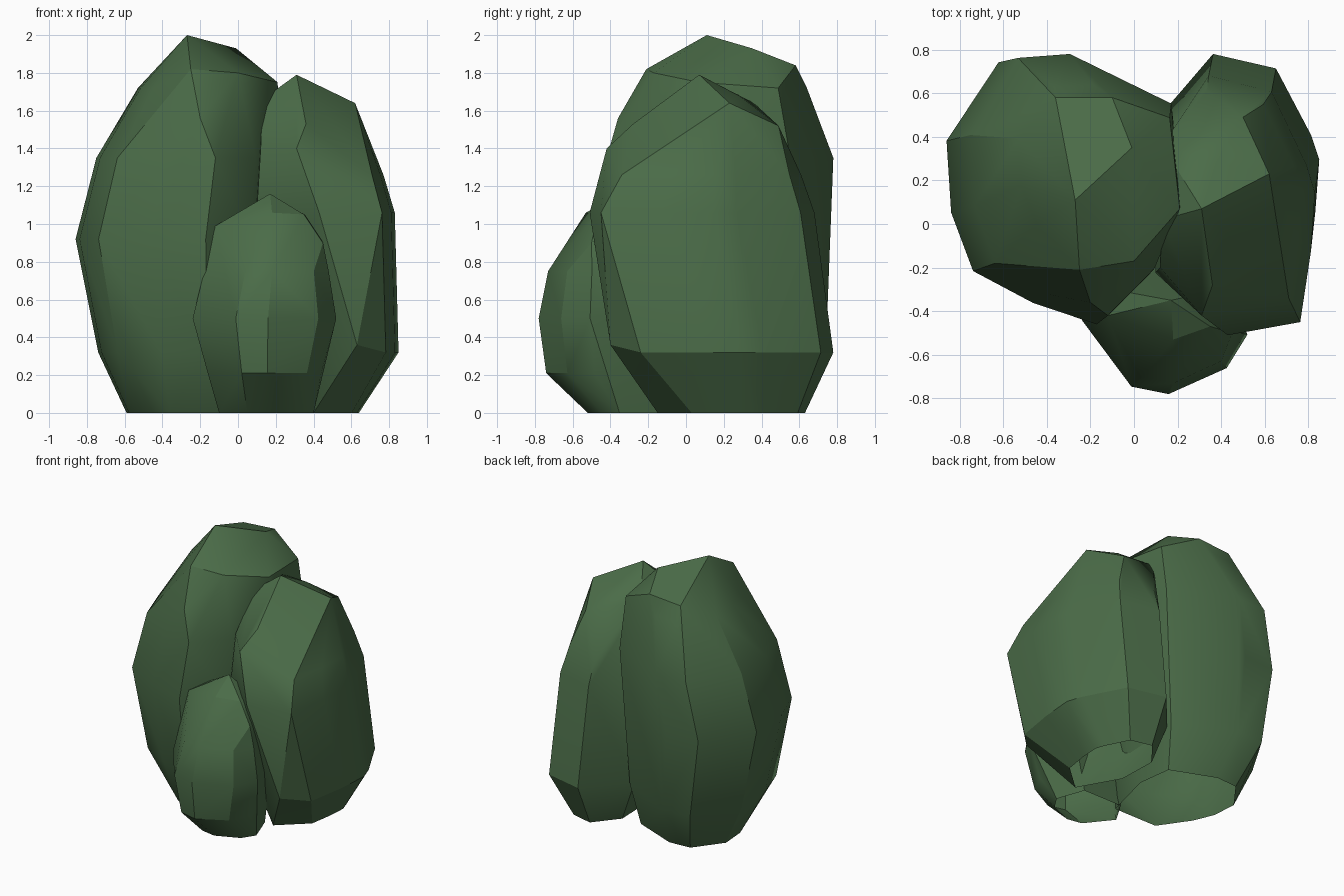
import bpy, bmesh, math

if "Cube" in bpy.data.objects:
    bpy.data.objects.remove(bpy.data.objects["Cube"])

green = bpy.data.materials.new("leaf_green")
green.diffuse_color = (0.07, 0.15, 0.065, 1)
green.use_nodes = True
green.node_tree.nodes["Principled BSDF"].inputs["Base Color"].default_value = green.diffuse_color


def lobe(name, plan, rings, tips):
    """Faceted lobe: a plan outline fitted to each ring's bounds, skinned and left open below."""
    bm = bmesh.new()
    for z, x0, x1, y0, y1 in rings:
        for px, py in plan:
            bm.verts.new(((x0 + x1) / 2 + px * (x1 - x0) / 2,
                          (y0 + y1) / 2 + py * (y1 - y0) / 2, z))
    for t in tips:
        bm.verts.new(t)
    bmesh.ops.convex_hull(bm, input=bm.verts[:])
    loose = [v for v in bm.verts if not v.link_faces]
    bmesh.ops.delete(bm, geom=loose, context='VERTS')
    base = [f for f in bm.faces if all(v.co.z < 0.001 for v in f.verts)]
    bmesh.ops.delete(bm, geom=base, context='FACES')
    bmesh.ops.recalc_face_normals(bm, faces=bm.faces[:])
    me = bpy.data.meshes.new(name)
    bm.to_mesh(me)
    bm.free()
    me.materials.append(green)
    ob = bpy.data.objects.new(name, me)
    bpy.context.collection.objects.link(ob)
    bpy.ops.object.select_all(action='DESELECT')
    ob.select_set(True)
    bpy.context.view_layer.objects.active = ob
    bpy.ops.object.shade_smooth_by_angle(angle=math.radians(28))


# tall lobe on the left
lobe("left_lobe",
     [(-1, .38), (-.96, -.16), (-.77, -.6), (-.25, -.84), (.3, -1),
      (.74, -.64), (1, -.12), (.9, .62), (-.06, 1), (-.55, .97)],
     [(0, -.59, .10, -.12, .58),
      (.32, -.74, .15, -.40, .74),
      (.92, -.86, .20, -.46, .76),
      (1.35, -.75, .22, -.42, .78),
      (1.72, -.53, .20, -.16, .64)],
     [(-.27, .11, 2), (-.01, .35, 1.93), (-.1, .58, 1.84), (-.25, -.21, 1.82),
      (0, -.17, 1.8), (.21, .07, 1.75), (-.2, -.36, 1.56), (-.36, .58, 1.82),
      (-.36, -.2, 0), (0, -.2, 0)])

# slightly lower lobe on the right
lobe("right_lobe",
     [(-.3, 1), (.47, .87), (.9, .27), (1, .05), (.95, -.43),
      (.82, -1), (-.3, -.84), (-.95, -.6), (-1, .4)],
     [(0, .22, .64, .03, .63),
      (.32, .10, .85, -.24, .78),
      (1.06, .08, .83, -.45, .68),
      (1.26, .10, .77, -.34, .61)],
     [(.31, .07, 1.79), (.62, .23, 1.64), (.36, -.28, 1.53), (.31, -.42, 1.4),
      (.43, -.51, 1.06), (.63, -.40, .36), (.40, -.15, 0), (.13, .02, 1.66),
      (.13, .36, 1.64), (.38, .28, 1.68), (.5, .49, 1.52), (.12, -.2, 1.4)])

# small lobe in front
lobe("front_lobe",
     [(-1, 0), (-.4, -.9), (.05, -1), (.3, -.85), (.75, -.65),
      (1, -.2), (.7, .8), (-.6, .8)],
     [(0, -.10, .40, -.52, -.10),
      (.21, -.16, .44, -.74, -.10),
      (.5, -.24, .52, -.78, -.10),
      (.75, -.15, .48, -.73, -.15)],
     [(.17, -.35, 1.16), (.18, -.53, 1.06), (.35, -.47, 1.05), (-.12, -.42, .99),
      (.45, -.5, .9), (-.1, -.3, 1), (.4, -.3, 1)])
